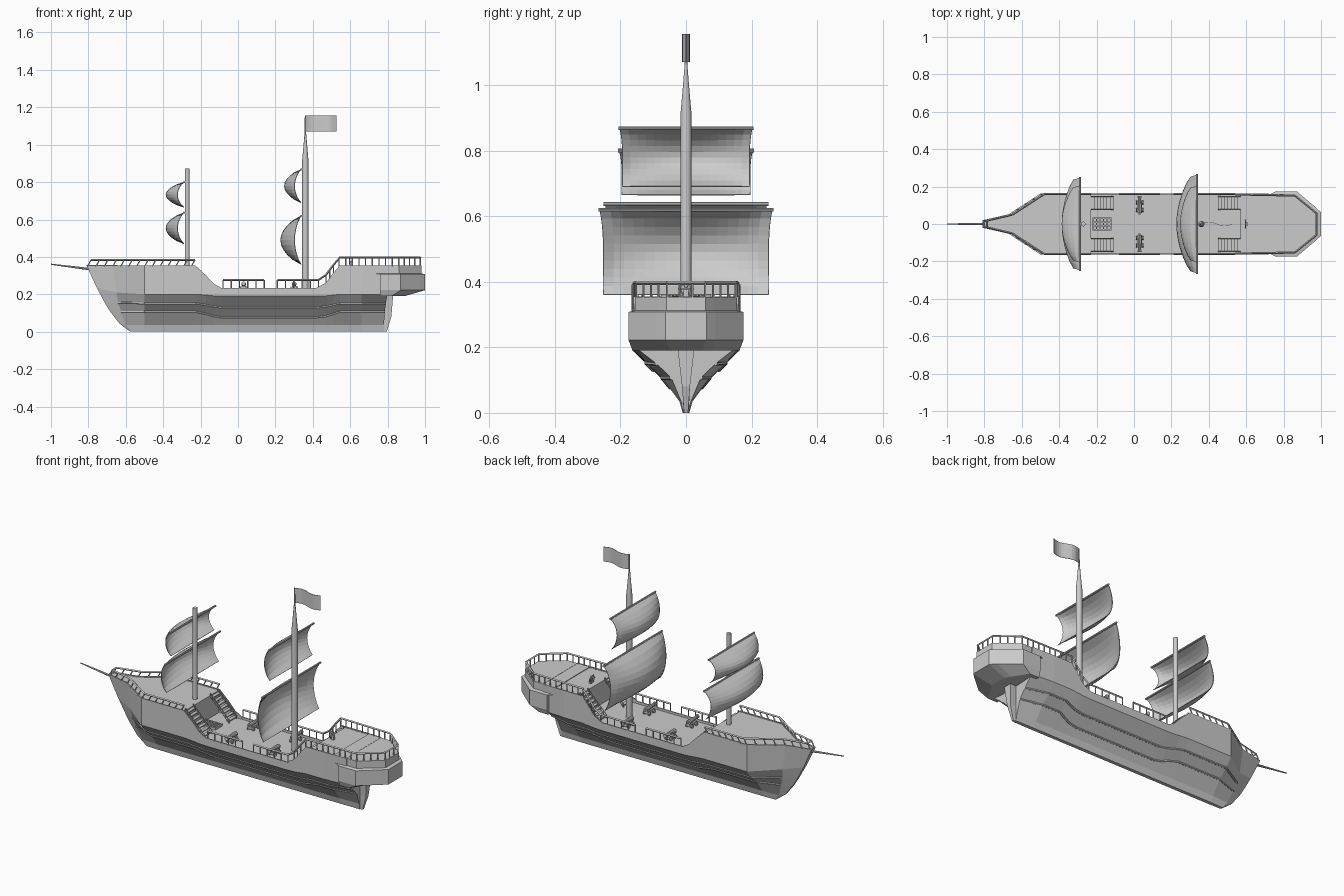
import bpy, bmesh, math
from mathutils import Vector, Matrix

if "Cube" in bpy.data.objects:
    bpy.data.objects.remove(bpy.data.objects["Cube"])


def finish(name, bm, smooth=False):
    bmesh.ops.recalc_face_normals(bm, faces=bm.faces[:])
    me = bpy.data.meshes.new(name)
    bm.to_mesh(me)
    bm.free()
    ob = bpy.data.objects.new(name, me)
    bpy.context.collection.objects.link(ob)
    if smooth:
        bpy.ops.object.select_all(action='DESELECT')
        ob.select_set(True)
        bpy.context.view_layer.objects.active = ob
        bpy.ops.object.shade_smooth_by_angle(angle=math.radians(40))
    return ob


def rod(bm, p, q, r1, r2=None, n=6):
    p, q = Vector(p), Vector(q)
    d = q - p
    m = Matrix.Translation((p + q) / 2) @ d.to_track_quat('Z', 'Y').to_matrix().to_4x4()
    bmesh.ops.create_cone(bm, cap_ends=True, segments=n, radius1=r1,
                          radius2=r1 if r2 is None else r2, depth=d.length, matrix=m)


def box(bm, c, s):
    bmesh.ops.create_cube(bm, size=1, matrix=Matrix.Translation(c) @ Matrix.Diagonal((*s, 1)))


def loft(bm, rings, closed=False):
    vs = [[bm.verts.new(p) for p in r] for r in rings]
    n = len(vs[0])
    for a, b in zip(vs, vs[1:]):
        for i in range(n if closed else n - 1):
            j = (i + 1) % n
            bm.faces.new((a[i], a[j], b[j], b[i]))
    return vs


def both(half, z):
    """Half plan outline mirrored into a closed ring at height z."""
    return [(x, y, z) for x, y in half] + [(x, -y, z) for x, y in reversed(half)]


def solid(name, layers):
    bm = bmesh.new()
    vs = loft(bm, [both(h, z) for h, z in layers], True)
    bm.faces.new(vs[0])
    bm.faces.new(vs[-1])
    return finish(name, bm)


# Hull: lofted V sections, each a list of (x, half width, z) from sheer to keel
stations = [
    list(zip((-.81, -.755, -.715, -.685, -.635, -.58), (.02, .012, .008, .007, .006, .006),
             (.355, .235, .16, .11, .045, .003))),
    list(zip((-.67, -.65, -.64, -.625, -.6, -.57), (.052, .05, .04, .03, .014, .008),
             (.355, .21, .155, .107, .035, 0)))]
sheer = [(-.5, .355, 0), (-.23, .355, 0), (-.17, .30, .4), (-.13, .257, .8), (-.09, .235, 1),
         (.42, .235, 1), (.47, .262, .8), (.51, .315, .4), (.545, .355, 0), (.66, .355, 0)]
for x, zt, m in sheer:
    stations.append([(x, .163, zt), (x, .163, .2 - .01 * m), (x, .122 - .022 * m, .152 - .022 * m),
                     (x, .073 - .025 * m, .107 - .03 * m), (x, .02, .035), (x, .01, 0)])
stations.append([(.80, .16, .355), (.80, .155, .2), (.79, .09, .15), (.785, .045, .107),
                 (.78, .015, .035), (.78, .009, 0)])
bm = bmesh.new()
rings = [s + [(x, -y, z) for x, y, z in reversed(s)] for s in stations]
vs = loft(bm, rings)
bm.faces.new(vs[0])
bm.faces.new(vs[-1])
hull = finish("hull", bm)
mod = hull.modifiers.new("thickness", 'SOLIDIFY')
mod.thickness, mod.offset = .006, -1

# Wales running along the hull sides
bm = bmesh.new()
for s in (1, -1):
    for k in (2, 3):
        for a, b in zip(stations[1:], stations[2:]):
            p, q = a[k], b[k]
            rod(bm, (p[0], s * p[1], p[2]), (q[0], s * q[1], q[2]), .006)
finish("hull_wales", bm)

# Decks and bulkheads
solid("fore_deck", [([(-.80, .017), (-.67, .046), (-.5, .158), (-.23, .158)], z) for z in (.338, .35)])
solid("main_deck", [([(-.24, .158), (.58, .158)], z) for z in (.21, .222)])
solid("aft_deck", [([(.57, .158), (.8, .158)], z) for z in (.338, .35)])
bm = bmesh.new()
for x in (-.235, .575):
    box(bm, (x, 0, .283), (.01, .318, .132))
finish("bulkheads", bm)

# Stern gallery with overhanging angled sides
inner = [(.72, .155), (.86, .155), (.95, .085), (.98, .06)]
outer = [(.76, .175), (.87, .175), (.97, .09), (1.0, .062)]
under = [(.76, .163), (.82, .163), (.87, .08), (.89, .05)]
solid("stern_gallery", [(under, .19), (outer, .222), (outer, .308), (inner, .312), (inner, .354)])

# Rudder
solid("rudder", [([(.77, .008), (.795, .006)], 0), ([(.77, .012), (.82, .012)], .08),
                 ([(.77, .022), (.83, .026)], .2)])


# Railings
def railing(bm, pts, h, step, lean=0, r=.0035):
    up = Vector((lean, 0, h))
    pts = [Vector(p) for p in pts]
    for a, b in zip(pts, pts[1:]):
        rod(bm, a + up, b + up, .0055, n=4)
        n = max(1, round((b - a).length / step))
        for i in range(n + 1):
            p = a.lerp(b, i / n)
            rod(bm, p - Vector((0, 0, .004)), p + up, r, n=5)


bm = bmesh.new()
for s in (1, -1):
    railing(bm, [(x, s * y, .352) for x, y in [(-.805, .018), (-.67, .05), (-.5, .16), (-.25, .16)]],
            .032, .045, lean=.02)
rod(bm, (-.785, -.018, .384), (-.785, .018, .384), .0055, n=4)
finish("fore_railing", bm)
bm = bmesh.new()
for s in (1, -1):
    y = s * .16
    railing(bm, [(-.08, y, .235), (.14, y, .235)], .042, .044)
    railing(bm, [(.21, y, .235), (.43, y, .235), (.47, y, .262), (.51, y, .315), (.54, y, .35)], .042, .044)
finish("main_railing", bm)
bm = bmesh.new()
path = [(.54, .158), (.86, .152), (.945, .083), (.975, .058)]
railing(bm, both(path, .354), .042, .036)
finish("aft_railing", bm)

# Stairs on both sides of each raised deck
bm = bmesh.new()
for x0, x1 in ((-.11, -.23), (.45, .57)):
    for s in (1, -1):
        for i in range(7):
            t = (i + .5) / 7
            box(bm, (x0 + (x1 - x0) * t, s * .112, .225 + .125 * t), (.019, .066, .006))
        for y in (.078, .147):
            loft(bm, [[(x0, s * y + o, .222), (x1, s * y + o, .345), (x1, s * y + o, .362),
                       (x0, s * y + o, .239)] for o in (-.003, .003)], True)
finish("stairs", bm)

# Hatch grating
bm = bmesh.new()
for i in range(6):
    box(bm, (-.22 + i * .019, 0, .228), (.007, .066, .014))
for i in range(4):
    box(bm, (-.172, -.03 + i * .02, .228), (.102, .007, .012))
finish("hatch_grating", bm)

# Cannons on wheeled carriages
bm = bmesh.new()
for x in (.03, .30):
    for s in (1, -1):
        box(bm, (x, s * .095, .237), (.024, .06, .014))
        rod(bm, (x, s * .06, .254), (x, s * .148, .258), .013, .008, 10)
        rod(bm, (x, s * .142, .258), (x, s * .15, .258), .011, n=10)
        rod(bm, (x, s * .05, .254), (x, s * .06, .254), .005, n=8)
        for y in (.075, .115):
            for d in (-1, 1):
                rod(bm, (x + d * .013, s * y, .231), (x + d * .02, s * y, .231), .01, n=10)
finish("cannons", bm)

# Steering wheel
bm = bmesh.new()
c = Vector((.595, 0, .378))
box(bm, (.605, 0, .362), (.01, .014, .03))
for i in range(12):
    a, b = (Vector((0, math.cos(t), math.sin(t))) for t in (i * math.pi / 6, (i + 1) * math.pi / 6))
    rod(bm, c + a * .018, c + b * .018, .003, n=5)
    if i % 2 == 0:
        rod(bm, c, c + a * .025, .002, n=5)
finish("steering_wheel", bm)

# Masts and bowsprit
bm = bmesh.new()
rod(bm, (-.272, 0, .33), (-.272, 0, .872), .013, n=14)
finish("fore_mast", bm, True)
bm = bmesh.new()
loft(bm, [[(.36 + r * math.cos(k * math.pi / 7), r * math.sin(k * math.pi / 7), z) for k in range(14)]
          for z, r in ((.21, .017), (.92, .0165), (.98, .011), (1.065, .004), (1.155, .003))], True)
finish("main_mast", bm, True)
bm = bmesh.new()
rod(bm, (-.77, 0, .332), (-1.0, 0, .361), .007, .003, 8)
finish("bowsprit", bm, True)


# Billowing square sails, each hung from a yard
def sail(name, x, z0, z1, w, depth):
    bm = bmesh.new()
    rings = []
    for j in range(11):
        v = j / 10
        ring = []
        for i in range(17):
            u = i / 8 - 1
            bulge = math.sin(math.pi * v) ** .75 * (.035 + (depth - .035) * math.cos(u * math.pi / 2) ** .8
                                                    if abs(u) < 1 else .035)
            ring.append((x - bulge, u * w * (.955 + .045 * (2 * v - 1) ** 2 * v), z0 + (z1 - z0) * v))
        rings.append(ring)
    loft(bm, rings)
    ob = finish(name + "_sail", bm)
    m = ob.modifiers.new("cloth", 'SOLIDIFY')
    m.thickness, m.offset = .003, 0
    bm = bmesh.new()
    rod(bm, (x, -w - .003, z1), (x, w + .003, z1), .0055, n=8)
    finish(name + "_yard", bm, True)


sail("main_lower", .338, .36, .62, .264, .11)
sail("main_upper", .338, .69, .868, .203, .09)
sail("fore_lower", -.288, .47, .637, .248, .097)
sail("fore_upper", -.288, .665, .80, .205, .097)

# Waving flag at the main masthead
bm = bmesh.new()
loft(bm, [[(.36 + .165 * i / 12, .011 * math.sin(i / 12 * 2 * math.pi), z) for i in range(13)]
          for z in (1.07, 1.112, 1.155)])
flag = finish("flag", bm)
m = flag.modifiers.new("cloth", 'SOLIDIFY')
m.thickness, m.offset = .002, 0
